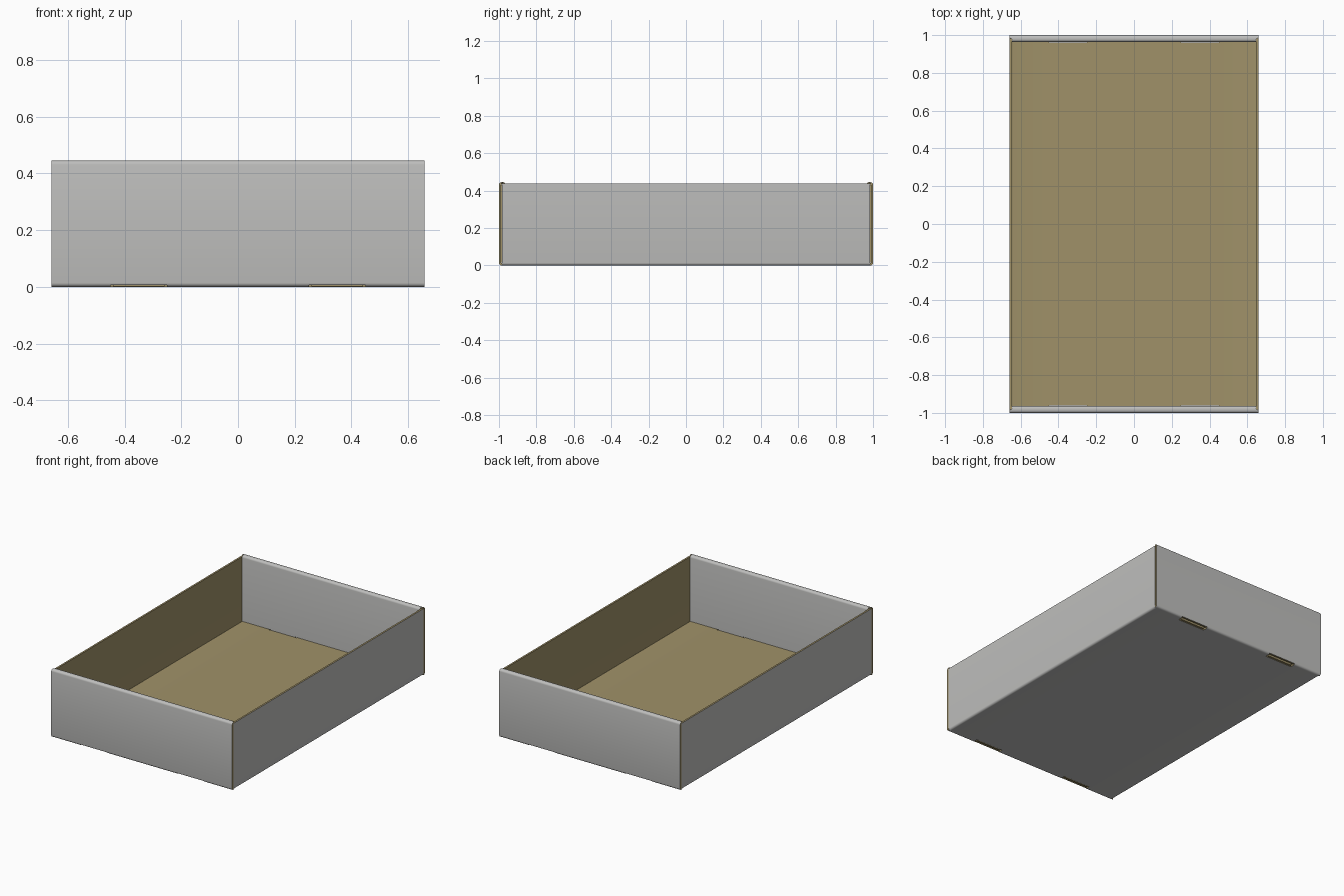
import bpy, bmesh, math
from mathutils import Vector

if "Cube" in bpy.data.objects:
    bpy.data.objects.remove(bpy.data.objects["Cube"])

T = 0.012                      # card thickness
HX, HY, TOP = 0.658, 1.0, 0.445


def material(name, rgb):
    m = bpy.data.materials.new(name)
    m.diffuse_color = (*rgb, 1)
    m.use_nodes = True
    m.node_tree.nodes["Principled BSDF"].inputs["Base Color"].default_value = m.diffuse_color
    return m


GREY = material("grey printed card", (0.52, 0.52, 0.51))
BROWN = material("brown raw card", (0.35, 0.285, 0.14))


def rounded(points, r=0.014, n=4):
    """Fillet the right-angled corners of a path."""
    pts = [Vector(p) for p in points]
    out = [pts[0]]
    for p0, p, p1 in zip(pts, pts[1:], pts[2:]):
        a, b = (p0 - p).normalized() * r, (p1 - p).normalized() * r
        for i in range(n + 1):
            t = math.pi / 2 * i / n
            out.append(p + a + b - b * math.cos(t) - a * math.sin(t))
    return out + [pts[-1]]


def sheet(name, path, place, width):
    """Card sheet: grey along the path, brown on its right side and on cut edges."""
    path = [Vector(p) for p in path]
    normals = []
    for p, q in zip(path, path[1:]):
        d = (q - p).normalized()
        normals.append(Vector((d.y, -d.x)))
    bm = bmesh.new()
    rings = []
    for i, p in enumerate(path):
        n0, n1 = normals[max(i - 1, 0)], normals[min(i, len(normals) - 1)]
        n = (n0 + n1).normalized()
        q = p + n * (T / n.dot(n0))
        lo, hi = width(p)
        rings.append([bm.verts.new(place(*c)) for c in
                      ((p.x, p.y, lo), (p.x, p.y, hi), (q.x, q.y, hi), (q.x, q.y, lo))])
    for a, b in zip(rings, rings[1:]):
        for k in range(4):
            j = (k + 1) % 4
            f = bm.faces.new((a[k], a[j], b[j], b[k]))
            f.material_index = 0 if k == 0 else 1
    for r in (rings[0], rings[-1]):
        bm.faces.new(r).material_index = 1
    bmesh.ops.recalc_face_normals(bm, faces=bm.faces)
    me = bpy.data.meshes.new(name)
    bm.to_mesh(me)
    bm.free()
    me.materials.append(GREY)
    me.materials.append(BROWN)
    ob = bpy.data.objects.new(name, me)
    bpy.context.collection.objects.link(ob)
    return ob


def cut_slots(ob, ends, height):
    """Cut the two tab slots into each listed end."""
    bm = bmesh.new()
    for s in ends:
        for x in (-0.35, 0.35):
            vs = bmesh.ops.create_cube(bm, size=1)["verts"]
            for v in vs:
                v.co = (x + v.co.x * 0.2, s * (0.992 + v.co.y * 0.06),
                        height if v.co.z > 0 else -0.03)
    bmesh.ops.recalc_face_normals(bm, faces=bm.faces)
    for f in bm.faces:
        f.material_index = 1
    me = bpy.data.meshes.new("slot_cutter")
    bm.to_mesh(me)
    bm.free()
    me.materials.append(GREY)
    me.materials.append(BROWN)
    cutter = bpy.data.objects.new("slot_cutter", me)
    cutter.hide_render = True
    bpy.context.collection.objects.link(cutter)
    mod = ob.modifiers.new("slots", 'BOOLEAN')
    mod.operation, mod.solver, mod.object = 'DIFFERENCE', 'EXACT', cutter
    bpy.context.view_layer.objects.active = ob
    bpy.ops.object.modifier_apply(modifier=mod.name)
    bpy.data.objects.remove(cutter)


# Floor and both side walls, folded from one sheet
base = sheet("floor_and_side_walls",
             rounded([(HX, 0.437), (HX, 0), (-HX, 0), (-HX, 0.437)]),
             lambda u, v, w: (u, w, v), lambda p: (-0.985, 0.985))
cut_slots(base, (-1, 1), 0.03)
parts = [base]

for s, end in ((1, "front"), (-1, "back")):
    # Double end wall rolled over the top
    def place(u, v, w, s=s):
        return (w, s * u, v)

    def wall_width(p):
        w = HX if p.x < -0.98 else HX - T
        return (-w, w)

    wall = sheet(end + "_rolled_wall",
                 rounded([(-0.985, 0), (-HY, 0), (-HY, TOP), (-0.964, TOP), (-0.964, 0.014)]),
                 place, wall_width)
    cut_slots(wall, (-s,), 0.007)
    parts.append(wall)

    for sx, side in ((-1, "left"), (1, "right")):
        # Locking tab through the floor slot
        c = sx * 0.35
        parts.append(sheet(f"{end}_{side}_tab", [(-0.964, 0.014), (-0.964, 0.001)],
                           place, lambda p, c=c: (c - 0.09, c + 0.09)))
        # Corner flap tucked inside the double wall
        parts.append(sheet(f"{end}_{side}_corner_flap", [(0.645, -0.988), (0.25, -0.988)],
                           lambda u, v, w, s=s, sx=sx: (sx * u, s * v, w),
                           lambda p: (0.016, 0.43)))

# Smooth folds, sharp cut edges
bpy.ops.object.select_all(action='DESELECT')
for ob in parts:
    ob.select_set(True)
bpy.context.view_layer.objects.active = base
bpy.ops.object.shade_smooth_by_angle(angle=math.radians(30))
